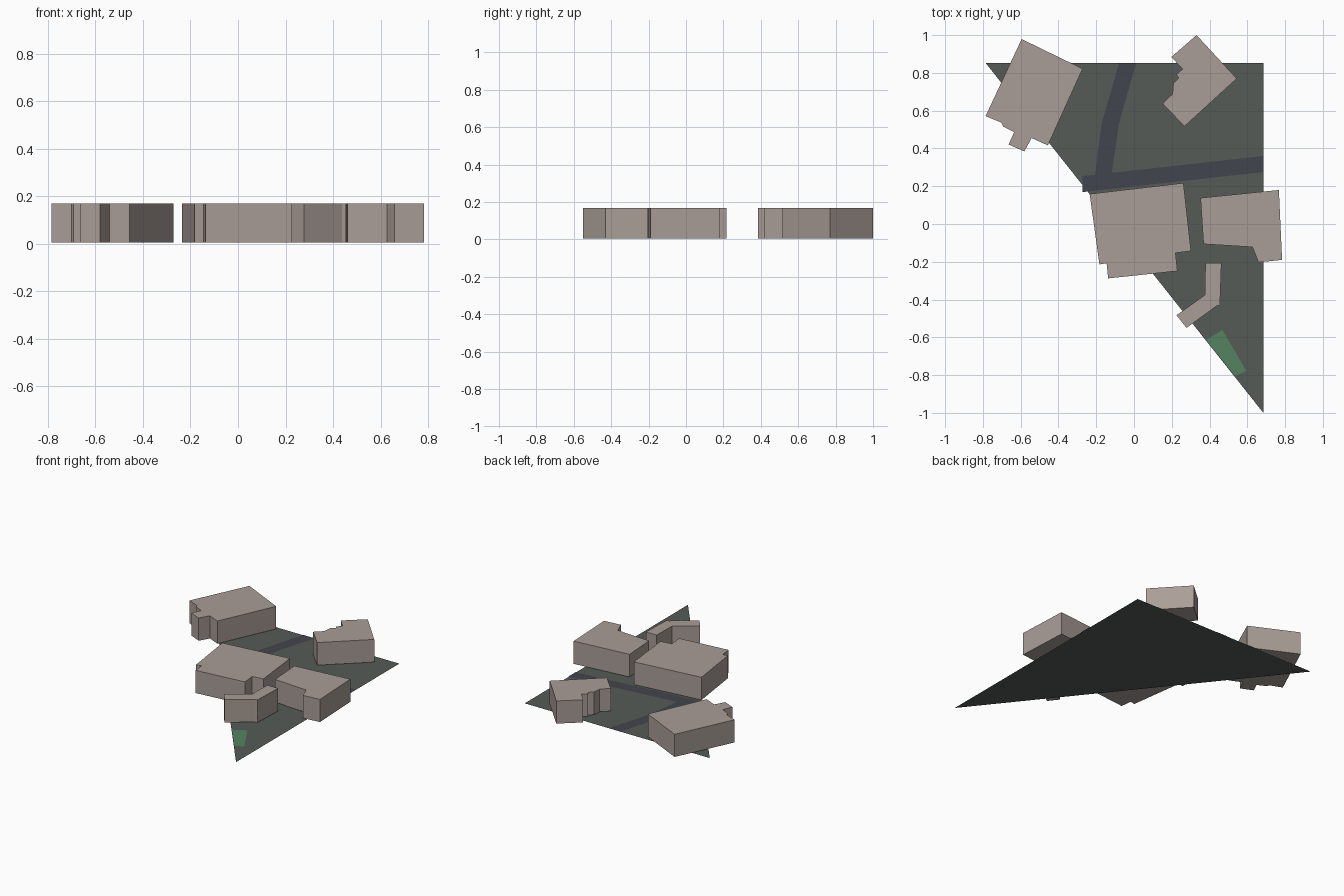
import bpy
import bmesh
from mathutils import Vector

if "Cube" in bpy.data.objects:
    bpy.data.objects.remove(bpy.data.objects["Cube"])

BASE, ROOF = 0.005, 0.168


def material(name, rgb):
    mat = bpy.data.materials.new(name)
    mat.diffuse_color = (*rgb, 1.0)
    mat.use_nodes = True
    mat.node_tree.nodes["Principled BSDF"].inputs["Base Color"].default_value = mat.diffuse_color
    return mat


def slab(name, outline, z, mat, height=0.0):
    """Flat outline at height z, extruded upwards when height is given."""
    bm = bmesh.new()
    face = bm.faces.new([bm.verts.new((x, y, z)) for x, y in outline])
    face.normal_update()
    if height:
        top = bmesh.ops.extrude_face_region(bm, geom=[face], use_keep_orig=True)
        verts = [g for g in top["geom"] if isinstance(g, bmesh.types.BMVert)]
        bmesh.ops.translate(bm, verts=verts, vec=Vector((0, 0, height)))
        bmesh.ops.recalc_face_normals(bm, faces=bm.faces)
    elif face.normal.z < 0:
        face.normal_flip()
    mesh = bpy.data.meshes.new(name)
    bm.to_mesh(mesh)
    bm.free()
    mesh.materials.append(mat)
    obj = bpy.data.objects.new(name, mesh)
    bpy.context.collection.objects.link(obj)
    return obj


def road(name, left, right, z, mat):
    """Flat strip between two matching edge lines."""
    return slab(name, left + right[::-1], z, mat)


wall = material("wall", (0.40, 0.34, 0.31))
earth = material("earth", (0.09, 0.105, 0.095))
asphalt = material("asphalt", (0.055, 0.06, 0.075))
grass = material("grass", (0.09, 0.23, 0.12))

# Triangular ground
slab("ground", [(-0.786, 0.853), (0.685, -1.0), (0.685, 0.853)], 0.0, earth)

# Roads and lawn
road("main_road", [(-0.272, 0.254), (0.685, 0.36)],
     [(-0.272, 0.169), (0.685, 0.275)], 0.003, asphalt)
road("side_road", [(-0.08, 0.853), (-0.105, 0.76), (-0.172, 0.53), (-0.21, 0.23)],
     [(0.013, 0.853), (-0.015, 0.76), (-0.08, 0.53), (-0.122, 0.24)], 0.002, asphalt)
slab("lawn", [(0.383, -0.614), (0.468, -0.561), (0.595, -0.778), (0.537, -0.804)],
     0.003, grass)

# Building footprints, all one height
footprints = {
    "northwest_building": [
        (-0.595, 0.979), (-0.272, 0.822), (-0.456, 0.416), (-0.542, 0.455),
        (-0.581, 0.384), (-0.664, 0.421), (-0.634, 0.487), (-0.692, 0.516),
        (-0.702, 0.537), (-0.786, 0.571)],
    "northeast_building": [
        (0.331, 1.0), (0.544, 0.77), (0.267, 0.517), (0.151, 0.638),
        (0.204, 0.688), (0.209, 0.746), (0.237, 0.772), (0.225, 0.792),
        (0.257, 0.82), (0.198, 0.884)],
    "central_building": [
        (-0.235, 0.159), (0.262, 0.217), (0.302, -0.143), (0.22, -0.153),
        (0.23, -0.249), (-0.137, -0.288), (-0.145, -0.208), (-0.183, -0.214)],
    "east_building": [
        (0.352, 0.138), (0.767, 0.18), (0.784, -0.19), (0.659, -0.203),
        (0.627, -0.122), (0.368, -0.106)],
    "south_building": [
        (0.378, -0.206), (0.463, -0.206), (0.455, -0.43), (0.437, -0.434),
        (0.278, -0.55), (0.225, -0.483), (0.375, -0.376)],
}
for name, outline in footprints.items():
    slab(name, outline, BASE, wall, ROOF - BASE)
